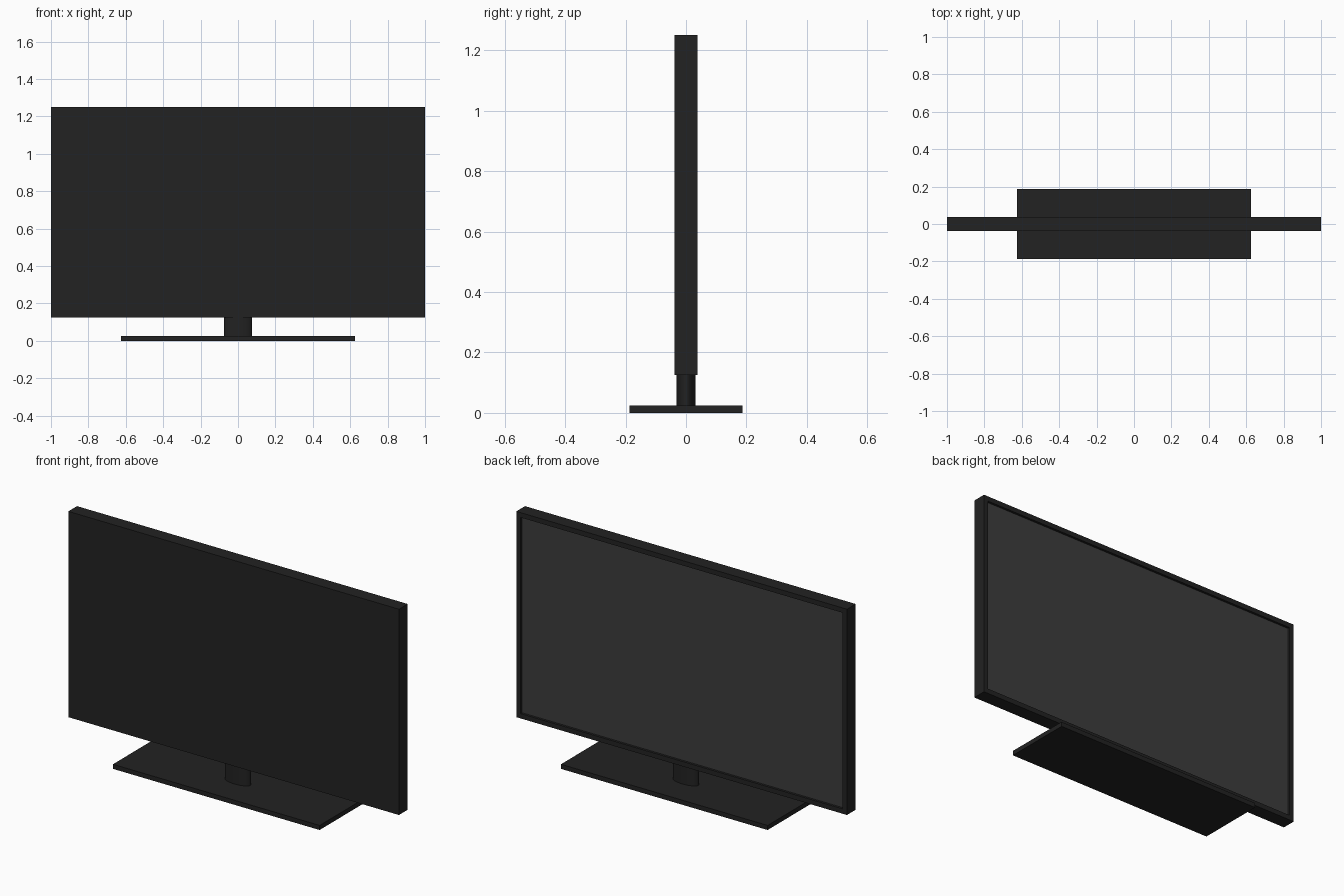
import bpy, bmesh
from mathutils import Matrix, Vector

if "Cube" in bpy.data.objects:
    bpy.data.objects.remove(bpy.data.objects["Cube"])


def material(name, value):
    mat = bpy.data.materials.new(name)
    mat.diffuse_color = (value, value, value, 1)
    mat.use_nodes = True
    mat.node_tree.nodes["Principled BSDF"].inputs["Base Color"].default_value = mat.diffuse_color
    return mat


frame_mat = material("dark_plastic", 0.016)
screen_mat = material("screen_glass", 0.045)


def finish(name, bm, *mats):
    mesh = bpy.data.meshes.new(name)
    bm.to_mesh(mesh)
    bm.free()
    for mat in mats:
        mesh.materials.append(mat)
    obj = bpy.data.objects.new(name, mesh)
    bpy.context.collection.objects.link(obj)
    return obj


def box(size, z_bottom):
    bm = bmesh.new()
    centre = Matrix.Translation((0, 0, z_bottom + size[2] / 2))
    bmesh.ops.create_cube(bm, size=1, matrix=centre @ Matrix.Diagonal((*size, 1)))
    return bm


# Foot plate
finish("base", box((1.25, 0.375, 0.025), 0), frame_mat)

# Oval neck
bm = bmesh.new()
bmesh.ops.create_cone(
    bm, cap_ends=True, segments=48, radius1=1, radius2=1, depth=0.1,
    matrix=Matrix.Translation((0, 0, 0.075)) @ Matrix.Diagonal((0.075, 0.0315, 1, 1)))
neck = finish("neck", bm, frame_mat)
bpy.context.view_layer.objects.active = neck
neck.select_set(True)
bpy.ops.object.shade_smooth_by_angle()

# Display housing with a screen recessed into its +y face
bm = box((2, 0.075, 1.125), 0.125)
bm.normal_update()
screen = max(bm.faces, key=lambda f: f.normal.y)
bmesh.ops.inset_region(bm, faces=[screen], thickness=0.0375)
screen = bmesh.ops.extrude_discrete_faces(bm, faces=[screen])["faces"][0]
bmesh.ops.translate(bm, verts=screen.verts, vec=Vector((0, -0.0125, 0)))
screen.material_index = 1
finish("display", bm, frame_mat, screen_mat)
